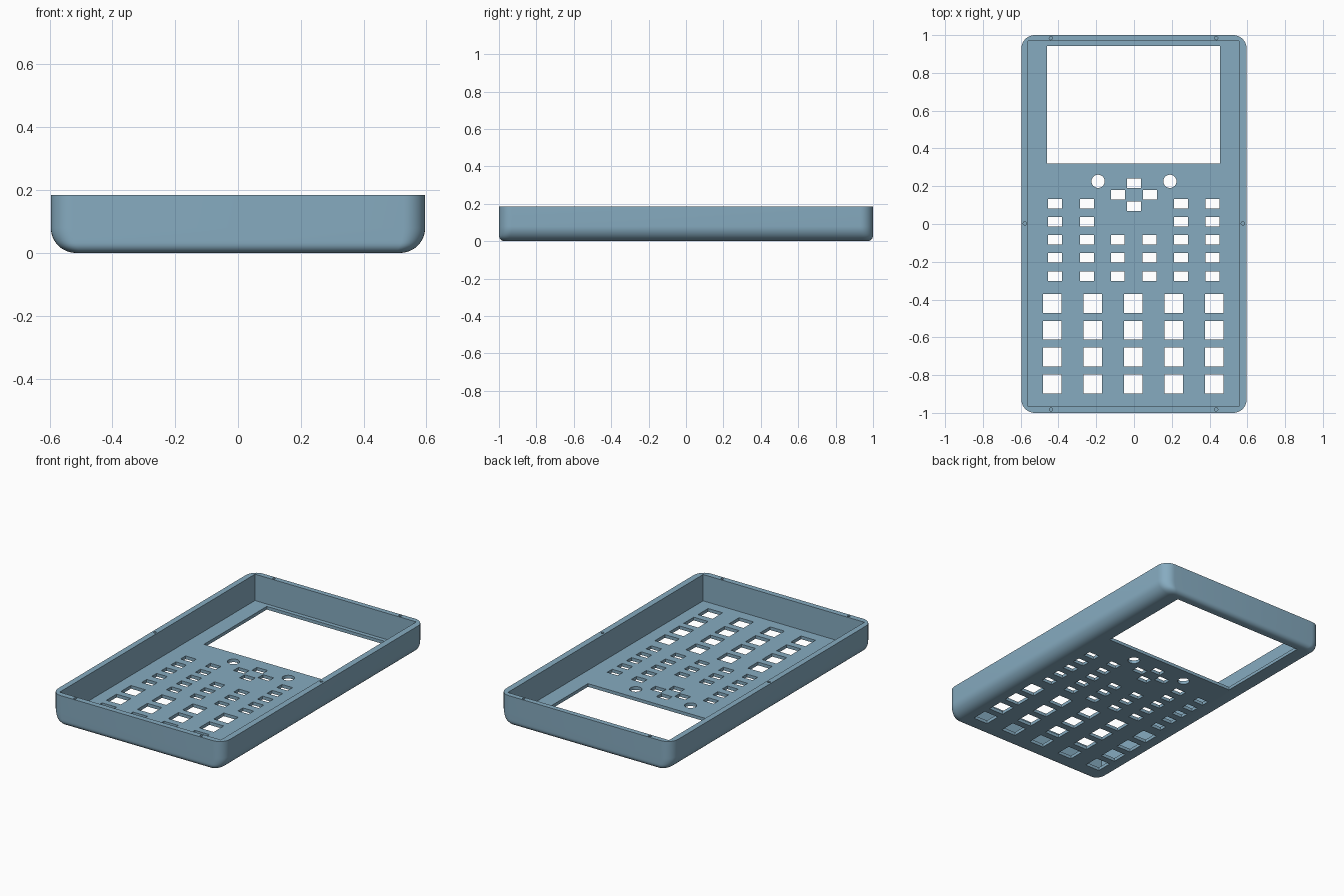
import bpy, bmesh, math
from mathutils import Matrix

if "Cube" in bpy.data.objects:
    bpy.data.objects.remove(bpy.data.objects["Cube"])

W, L, H = 0.596, 1.0, 0.185      # half width, half length, height
FLOOR = 0.02                     # face plate thickness
FX, FY, RC = 0.08, 0.03, 0.07    # long side fillet, end fillet, corner radius


def new_object(name, bm):
    bmesh.ops.recalc_face_normals(bm, faces=bm.faces)
    mesh = bpy.data.meshes.new(name)
    bm.to_mesh(mesh)
    bm.free()
    ob = bpy.data.objects.new(name, mesh)
    bpy.context.collection.objects.link(ob)
    return ob


def box(bm, x0, x1, y0, y1, z0, z1):
    m = (Matrix.Translation(((x0 + x1) / 2, (y0 + y1) / 2, (z0 + z1) / 2))
         @ Matrix.Diagonal((x1 - x0, y1 - y0, z1 - z0, 1)))
    bmesh.ops.create_cube(bm, size=1, matrix=m)


def key(bm, x, y, w, h):
    box(bm, x - w / 2, x + w / 2, y - h / 2, y + h / 2, -0.1, 0.1)


def cylinder(bm, x, y, r, z0, z1, n):
    bmesh.ops.create_cone(bm, cap_ends=True, segments=n, radius1=r, radius2=r,
                          depth=z1 - z0,
                          matrix=Matrix.Translation((x, y, (z0 + z1) / 2)))


def inset(z, r):
    return r - math.sqrt(r * r - (r - z) ** 2) if z < r else 0.0


def ring(bm, z):
    # rounded rectangle outline of the case at height z
    ix, iy = inset(z, FX), inset(z, FY)
    r = RC - 0.045 * ix / FX
    verts = []
    for k, (sx, sy) in enumerate(((1, 1), (-1, 1), (-1, -1), (1, -1))):
        for i in range(9):
            a = math.pi / 2 * (k + i / 8)
            verts.append(bm.verts.new((sx * (W - ix - r) + r * math.cos(a),
                                       sy * (L - iy - r) + r * math.sin(a), z)))
    return verts


# outer case body, lofted through rounded outlines
bm = bmesh.new()
heights = [FX * (1 - math.cos(math.pi / 2 * i / 12)) for i in range(13)] + [H]
rings = [ring(bm, z) for z in heights]
for lo, hi in zip(rings, rings[1:]):
    for i in range(len(lo)):
        j = (i + 1) % len(lo)
        bm.faces.new((lo[i], lo[j], hi[j], hi[i]))
bm.faces.new(rings[0])
bm.faces.new(rings[-1])
case = new_object("calculator_case", bm)

# open cavity
bm = bmesh.new()
box(bm, -0.56, 0.557, -0.965, 0.968, FLOOR, 0.4)
cavity = new_object("cavity_cutter", bm)

# screen window, buttons and screw holes
bm = bmesh.new()
box(bm, -0.46, 0.455, 0.32, 0.942, -0.1, 0.1)
for x in (-0.19, 0.19):
    cylinder(bm, x, 0.226, 0.035, -0.1, 0.1, 32)
for x, y in ((0, 0.215), (0, 0.093), (-0.085, 0.154), (0.085, 0.154)):
    key(bm, x, y, 0.074, 0.05)
for row, y in enumerate((0.108, 0.011, -0.083, -0.178, -0.277)):
    for x in (-0.419, -0.248, -0.086, 0.083, 0.248, 0.416):
        if row > 1 or abs(x) > 0.1:
            key(bm, x, y, 0.074, 0.05)
for row in range(4):
    for col in range(5):
        key(bm, -0.433 + 0.2145 * col, -0.42 - 0.1425 * row, 0.1, 0.1)
for x, y in ((-0.44, 0.984), (0.435, 0.984), (-0.44, -0.982), (0.435, -0.982),
             (-0.578, 0.003), (0.576, 0.003)):
    cylinder(bm, x, y, 0.009, 0.13, 0.3, 12)
openings = new_object("openings_cutter", bm)

# cut the case and drop the cutters
for cutter in (cavity, openings):
    mod = case.modifiers.new(cutter.name, 'BOOLEAN')
    mod.operation = 'DIFFERENCE'
    mod.solver = 'EXACT'
    mod.object = cutter
bpy.context.view_layer.update()
cut = bpy.data.meshes.new_from_object(
    case.evaluated_get(bpy.context.evaluated_depsgraph_get()))
case.modifiers.clear()
case.data = cut
for cutter in (cavity, openings):
    bpy.data.objects.remove(cutter)

# single plastic colour and shading
mat = bpy.data.materials.new("blue_grey_plastic")
mat.diffuse_color = (0.24, 0.41, 0.53, 1)
mat.use_nodes = True
mat.node_tree.nodes["Principled BSDF"].inputs["Base Color"].default_value = mat.diffuse_color
case.data.materials.clear()
case.data.materials.append(mat)
for p in case.data.polygons:
    p.material_index = 0
bpy.ops.object.select_all(action='DESELECT')
case.select_set(True)
bpy.context.view_layer.objects.active = case
bpy.ops.object.shade_smooth_by_angle(angle=math.radians(30))
